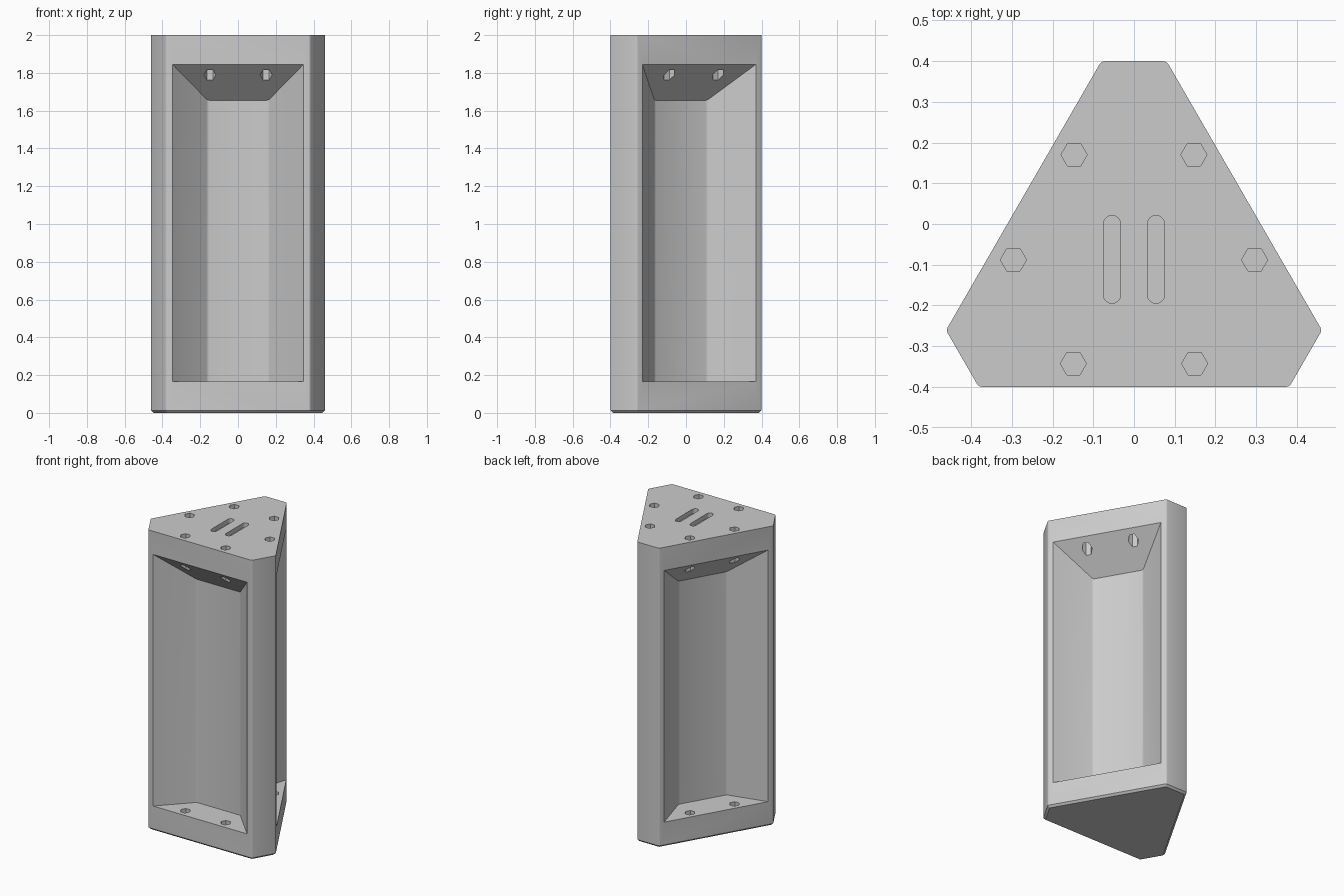
import bpy
import bmesh
from math import radians, cos, sin, pi, sqrt
from mathutils import Matrix, Vector

if "Cube" in bpy.data.objects:
    bpy.data.objects.remove(bpy.data.objects["Cube"], do_unlink=True)

R = 0.313             # axis to each wide side
C = 0.487             # axis to each clipped corner
AXIS_Y = R - 0.4
HEIGHT = 2.0

grey = bpy.data.materials.new("plain_grey")
grey.use_nodes = True
grey.diffuse_color = (0.6, 0.6, 0.6, 1)
grey.node_tree.nodes["Principled BSDF"].inputs["Base Color"].default_value = (0.6, 0.6, 0.6, 1)


def loft(bm, loops):
    """Closed solid through loops with equal point counts."""
    rings = [[bm.verts.new(p) for p in loop] for loop in loops]
    n = len(rings[0])
    for a, b in zip(rings, rings[1:]):
        for i in range(n):
            j = (i + 1) % n
            bm.faces.new((a[i], a[j], b[j], b[i]))
    bm.faces.new(rings[0][::-1])
    bm.faces.new(rings[-1])
    bmesh.ops.recalc_face_normals(bm, faces=bm.faces)


def prism(bm, outline, z0, z1):
    loft(bm, [[(x, y, z) for x, y in outline] for z in (z0, z1)])


def vertical(e):
    d = e.verts[0].co - e.verts[1].co
    return abs(d.z) > 0.5


def make(name, bm):
    mesh = bpy.data.meshes.new(name)
    bm.to_mesh(mesh)
    bm.free()
    ob = bpy.data.objects.new(name, mesh)
    bpy.context.collection.objects.link(ob)
    mesh.materials.append(grey)
    return ob


def turn(p, k):
    """Rotate a plan point by k thirds of a turn around the column axis."""
    q = Matrix.Rotation(k * 2 * pi / 3, 2) @ Vector(p)
    return q.x, q.y + AXIS_Y


# Triangular column with clipped, softened corners and a chamfered foot
half = (C - R / 2) / (sqrt(3) / 2)
outline = [turn((s * half, -R), k) for k in range(3) for s in (-1, 1)]
bm = bmesh.new()
prism(bm, outline, 0, HEIGHT)
bmesh.ops.bevel(bm, geom=[e for e in bm.edges if vertical(e)],
                offset=0.008, segments=3, profile=0.5, affect='EDGES')
foot = [e for e in bm.edges if all(v.co.z < 0.001 for v in e.verts)]
bmesh.ops.bevel(bm, geom=foot, offset=0.013, segments=1, affect='EDGES')
body = make("column_body", bm)


def cut(bm):
    cutter = make("cutter", bm)
    cutter.hide_render = True
    mod = body.modifiers.new("cut", 'BOOLEAN')
    mod.operation = 'DIFFERENCE'
    mod.solver = 'EXACT'
    mod.object = cutter
    bpy.context.view_layer.objects.active = body
    bpy.ops.object.modifier_apply(modifier=mod.name)
    bpy.data.objects.remove(cutter, do_unlink=True)


# Tapered pocket in each side: flat floor, sloping roof and walls
def pocket_ring(dist, w, top, k):
    corners = ((-w, 0.165), (w, 0.165), (w, top), (-w, top))
    return [(*turn((x, -dist), k), z) for x, z in corners]


for k in range(3):
    bm = bmesh.new()
    loft(bm, [pocket_ring(R + 0.1, 0.347, 1.845, k),
              pocket_ring(R, 0.347, 1.845, k),
              pocket_ring(0.119, 0.161, 1.655, k)])
    axis = Vector((0, AXIS_Y))
    inner = [e for e in bm.edges if vertical(e)
             and all((v.co.xy - axis).length < 0.25 for v in e.verts)]
    bmesh.ops.bevel(bm, geom=inner, offset=0.008, segments=2, profile=0.5, affect='EDGES')
    cut(bm)

# Hexagonal rod holes: through the roof, blind in the pocket floor
bm = bmesh.new()
for k in range(3):
    for s in (-1, 1):
        cx, cy = turn((s * 0.149, -0.256), k)
        hexagon = [(cx + 0.032 * cos(i * pi / 3), cy + 0.032 * sin(i * pi / 3)) for i in range(6)]
        prism(bm, hexagon, 0.11, HEIGHT + 0.1)
cut(bm)

# Pair of round-ended slots in the top
bm = bmesh.new()
for s in (-1, 1):
    slot = []
    for end in (1, -1):
        for i in range(9):
            a = i * pi / 8 + (0 if end == 1 else pi)
            slot.append((s * 0.054 + 0.021 * cos(a), AXIS_Y + end * 0.087 + 0.021 * sin(a)))
    prism(bm, slot, HEIGHT - 0.03, HEIGHT + 0.1)
cut(bm)

# Smooth only the small rounded edges
bpy.ops.object.select_all(action='DESELECT')
body.select_set(True)
bpy.context.view_layer.objects.active = body
bpy.ops.object.shade_smooth_by_angle(angle=radians(25))
